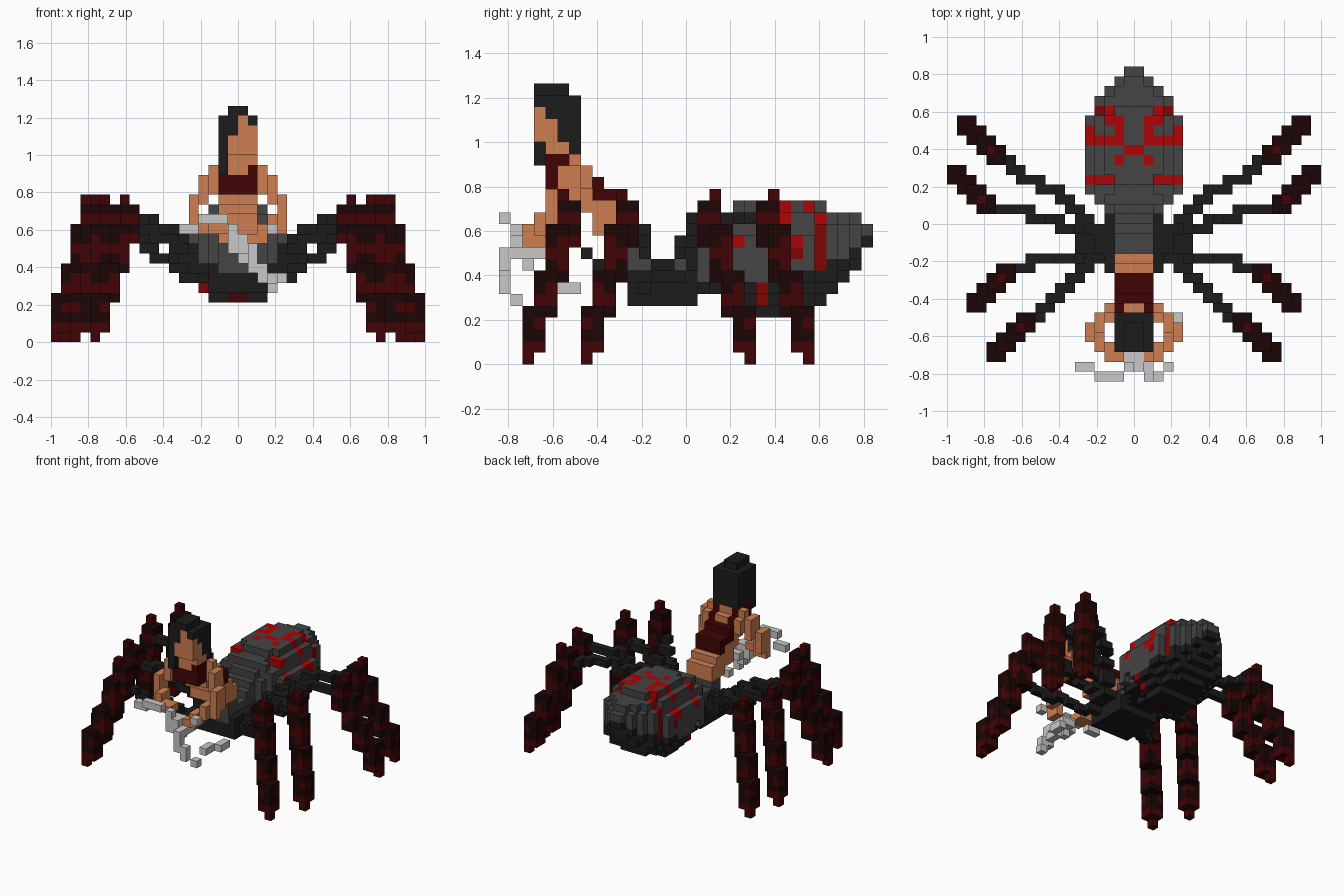
import bpy, bmesh

cube = bpy.data.objects.get("Cube")
if cube:
    bpy.data.objects.remove(cube)

V = 2 / 38  # edge of one block

COLOURS = {
    "black": (0.0115, 0.0115, 0.0115),
    "grey": (0.058, 0.058, 0.058),
    "bright_red": (0.42, 0.0015, 0.002),
    "deep_red": (0.21, 0.0015, 0.002),
    "dark_red": (0.055, 0.0012, 0.0015),
    "leg_brown": (0.0120, 0.0016, 0.0016),
    "skin": (0.62, 0.21, 0.085),
    "web_grey": (0.58, 0.58, 0.58),
}
MATS = {}
for cname, rgb in COLOURS.items():
    m = bpy.data.materials.new(cname)
    m.use_nodes = True
    m.diffuse_color = (*rgb, 1)
    bsdf = m.node_tree.nodes["Principled BSDF"]
    bsdf.inputs["Base Color"].default_value = (*rgb, 1)
    bsdf.inputs["Roughness"].default_value = 0.9
    MATS[cname] = m

# Outward faces of a unit block: direction and corner order
FACES = [
    ((1, 0, 0), [(1, 0, 0), (1, 1, 0), (1, 1, 1), (1, 0, 1)]),
    ((-1, 0, 0), [(0, 0, 0), (0, 0, 1), (0, 1, 1), (0, 1, 0)]),
    ((0, 1, 0), [(0, 1, 0), (0, 1, 1), (1, 1, 1), (1, 1, 0)]),
    ((0, -1, 0), [(0, 0, 0), (1, 0, 0), (1, 0, 1), (0, 0, 1)]),
    ((0, 0, 1), [(0, 0, 1), (1, 0, 1), (1, 1, 1), (0, 1, 1)]),
    ((0, 0, -1), [(0, 0, 0), (0, 1, 0), (1, 1, 0), (1, 0, 0)]),
]


def box(cells, x0, x1, y0, y1, z0, z1, colour):
    """Fill a block range (ends excluded) with a colour."""
    for i in range(x0, x1):
        for j in range(y0, y1):
            for k in range(z0, z1):
                cells[i, j, k] = colour


def build(name, cells):
    """Skin the filled blocks with their outside faces only."""
    mesh = bpy.data.meshes.new(name)
    names = sorted(set(cells.values()))
    for n in names:
        mesh.materials.append(MATS[n])
    bm, verts = bmesh.new(), {}
    for c, colour in cells.items():
        for d, corners in FACES:
            if tuple(a + b for a, b in zip(c, d)) in cells:
                continue
            quad = []
            for o in corners:
                p = tuple(a + b for a, b in zip(c, o))
                if p not in verts:
                    verts[p] = bm.verts.new([q * V for q in p])
                quad.append(verts[p])
            bm.faces.new(quad).material_index = names.index(colour)
    bm.to_mesh(mesh)
    bm.free()
    bpy.context.collection.objects.link(bpy.data.objects.new(name, mesh))


def mirrored(cells):
    return {(-1 - i, j, k): c for (i, j, k), c in cells.items()}


# Abdomen: elliptical slices from front to back (half width, bottom, top)
SLICES = [(2, 7, 11), (3, 6, 12), (4, 6, 13), (5, 5, 13), (5, 5, 14), (5, 5, 14),
          (5, 4, 14), (5, 4, 14), (5, 4, 14), (5, 5, 14), (5, 5, 14), (4, 5, 14),
          (4, 6, 13), (3, 7, 13), (2, 8, 13), (1, 10, 12)]
# Red marks on the back: row -> distances from the middle
MARKS = {11: (2, 3), 10: (1, 2), 9: (1, 4), 8: (1, 2, 3, 4), 7: (0,), 6: (1,), 4: (2, 3, 4)}
# Deeper red stripes on the flanks: row -> height range
FLANK = {11: (8, 13), 9: (9, 11), 6: (5, 7)}


def abdomen_colour(j, a, k):
    if k >= (10 if a == 4 else 12) and a in MARKS.get(j, ()):
        return "bright_red"
    lo, hi = FLANK.get(j, (0, 0))
    if a >= 3 and lo <= k < hi:
        return "deep_red"
    if k == 4 and a == 0 and j == 6:
        return "dark_red"
    line = 7 if j < 9 else 8 if j < 12 else 9 if j < 14 else j - 4
    return "grey" if k >= line else "black"


abdomen = {}
for j, (hw, lo, hi) in enumerate(SLICES):
    zc, hz = (lo + hi) / 2, (hi - lo) / 2
    limit = 1.0 if j in (3, 4) else 1.15
    for i in range(-hw, hw):
        a = int(abs(i + .5))
        for k in range(lo, hi):
            inside = ((a + .5) / hw) ** 2 + ((k + .5 - zc) / hz) ** 2 <= limit
            if inside and not (a == 4 and k > 10):
                abdomen[i, j, k] = abdomen_colour(j, a, k)
build("abdomen", abdomen)

# Thorax: dark underside with a grey saddle on top
thorax = {}
box(thorax, -3, 3, -5, 1, 5, 8, "black")
box(thorax, -2, 2, -5, 0, 7, 9, "grey")
box(thorax, -2, 2, -5, -3, 9, 10, "grey")
box(thorax, -2, 2, -1, 0, 9, 10, "grey")
build("thorax", thorax)

# Legs: (foot x, foot y, outward y direction, thigh path from knee to body)
LEGS = {
    "front": (14, -14, -1, [(10, -10, 11), (8, -9, 9), (5, -6, 7), (3, -4, 6)]),
    "mid_front": (16, -9, -1, [(12, -5, 11), (10, -5, 11), (9, -4, 11), (6, -4, 10),
                               (4, -3, 8), (3, -3, 7)]),
    "mid_back": (18, 5, 1, [(14, 1, 12), (10, 1, 12), (6, -1, 10), (3, -2, 7)]),
    "back": (17, 10, 1, [(13, 6, 12), (9, 4, 12), (6, 2, 11), (3, -1, 7)]),
}
SHIN = [(1, 5), (4, 8), (7, 12), (10, 14)]  # height range of each shin step

for name, (fx, fy, d, path) in LEGS.items():
    leg = {}
    # Thigh: short stepped bars along the path
    for p, q in zip(path, path[1:]):
        n = max(abs(a - b) for a, b in zip(p, q))
        for t in range(n + 1):
            i, j, k = (round(a + (b - a) * t / n) for a, b in zip(p, q))
            box(leg, i, i + 2, j, j + 1, k, k + 1, "black")
    # Shin: 2 x 2 columns stepping outwards down to the foot
    for s, (lo, hi) in enumerate(SHIN):
        y = fy - d * s
        y0 = min(y, y - d)
        box(leg, fx - s - 1, fx - s + 1, y0, y0 + 2, lo, hi, "leg_brown")
    leg[fx, fy, 0] = "dark_red"
    leg[fx - 3, fy - 3 * d, 14] = "dark_red"
    # Banding: full rings, with a broken ring above each
    for (i, j, k), c in leg.items():
        if c == "leg_brown" and (k in (1, 5, 9, 12) or (k in (3, 6, 8, 10) and (i + j) % 2)):
            leg[i, j, k] = "dark_red"
    build("left_" + name + "_leg", leg)
    build("right_" + name + "_leg", mirrored(leg))

# Torso: leaning layers (y start, y end, bottom, top, colour)
torso = {}
for y0, y1, z0, z1, c in [(-6, -3, 10, 11, "skin"), (-8, -3, 11, 12, "skin"),
                          (-8, -4, 12, 13, "skin"), (-9, -5, 13, 14, "skin"),
                          (-10, -8, 14, 15, "skin"), (-8, -5, 14, 15, "dark_red"),
                          (-12, -7, 15, 16, "dark_red"), (-12, -8, 16, 17, "dark_red"),
                          (-12, -9, 17, 18, "dark_red")]:
    box(torso, -2, 2, y0, y1, z0, z1, c)
box(torso, -2, 2, -6, -5, 13, 14, "dark_red")
box(torso, -1, 1, -12, -9, 17, 18, "skin")
box(torso, -1, 1, -9, -8, 16, 17, "skin")
build("torso", torso)

# Head: hair block with a side lock, then the face and cheek
head = {}
box(head, -2, 2, -12, -9, 18, 23, "black")
box(head, -2, 2, -13, -12, 19, 23, "black")
box(head, -1, 1, -13, -10, 23, 24, "black")
box(head, -2, -1, -13, -12, 17, 19, "black")
box(head, -1, 2, -13, -12, 19, 21, "skin")
box(head, 0, 2, -13, -12, 21, 22, "skin")
box(head, 0, 1, -13, -12, 22, 23, "skin")
box(head, -1, 2, -12, -11, 18, 19, "skin")
box(head, 1, 2, -12, -11, 19, 21, "skin")
box(head, 1, 2, -11, -10, 18, 19, "skin")
build("head", head)

# Arms: shoulder, elbow and forearm, then hands at different heights
arm = {}
box(arm, 2, 3, -10, -9, 15, 18, "skin")
box(arm, 2, 3, -9, -8, 15, 17, "skin")
box(arm, 3, 4, -11, -9, 14, 17, "skin")
box(arm, 4, 5, -12, -10, 12, 15, "skin")
box(arm, 4, 5, -12, -11, 11, 12, "skin")
box(arm, 3, 4, -13, -11, 11, 13, "skin")
right_arm = mirrored(arm)
box(arm, 2, 3, -14, -12, 10, 12, "skin")
box(arm, 1, 2, -14, -13, 10, 11, "skin")
box(right_arm, -3, -1, -14, -12, 11, 12, "skin")
build("left_arm", arm)
build("right_arm", right_arm)

# Web strands held between the hands, with loose ends below
web = {}
for r in [(-6, -4, -15, -14, 11, 12), (-4, -1, -16, -15, 12, 13), (-1, 0, -15, -14, 10, 12),
          (-1, 1, -15, -13, 9, 11), (0, 2, -15, -12, 9, 10), (0, 1, -14, -13, 8, 9),
          (3, 4, -15, -14, 11, 12), (1, 3, -16, -15, 7, 8), (1, 2, -16, -15, 8, 10),
          (2, 3, -16, -15, 6, 7), (3, 4, -15, -14, 5, 6),
          (3, 4, -13, -11, 6, 7), (4, 5, -11, -9, 6, 7)]:
    box(web, *r, "web_grey")
build("web_strands", web)
